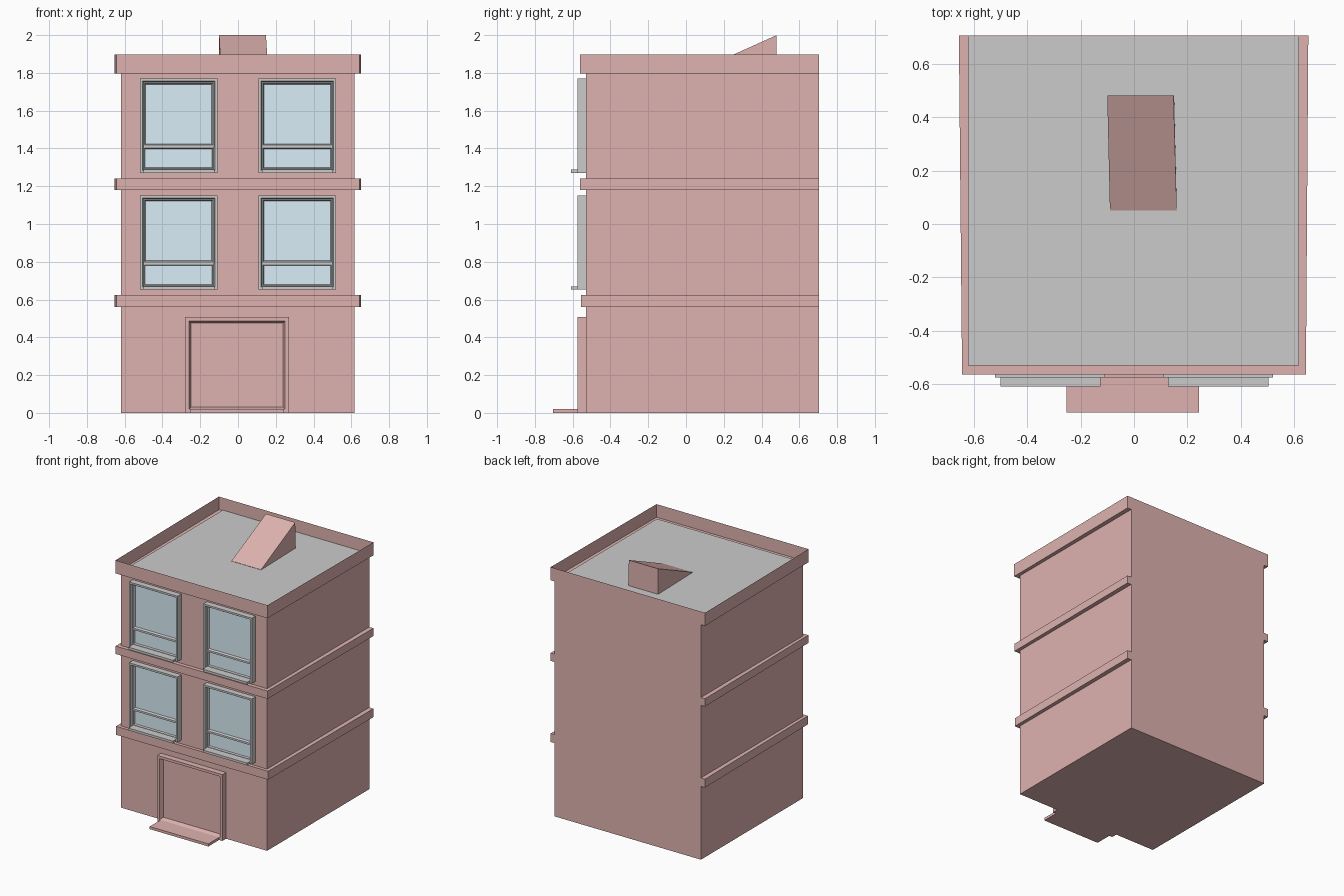
import bpy, bmesh

if "Cube" in bpy.data.objects:
    bpy.data.objects.remove(bpy.data.objects["Cube"])


def material(name, rgb):
    m = bpy.data.materials.new(name)
    m.diffuse_color = (*rgb, 1)
    m.use_nodes = True
    m.node_tree.nodes["Principled BSDF"].inputs["Base Color"].default_value = m.diffuse_color
    return m


BRICK = material("brick", (0.73, 0.45, 0.43))
GLASS = material("glass", (0.70, 0.85, 0.93))
FRONT, BACK = -0.53, 0.705


def loft(name, rings, mat=None, cap_start=True, cap_end=True):
    """Join successive four-sided rings with flat faces."""
    bm = bmesh.new()
    loops = [[bm.verts.new(p) for p in ring] for ring in rings]
    for a, b in zip(loops, loops[1:]):
        for i in range(4):
            j = (i + 1) % 4
            bm.faces.new((a[i], a[j], b[j], b[i]))
    if cap_start:
        bm.faces.new(loops[0][::-1])
    if cap_end:
        bm.faces.new(loops[-1])
    bmesh.ops.recalc_face_normals(bm, faces=bm.faces)
    me = bpy.data.meshes.new(name)
    bm.to_mesh(me)
    bm.free()
    ob = bpy.data.objects.new(name, me)
    bpy.context.collection.objects.link(ob)
    if mat:
        me.materials.append(mat)
    return ob


def prism(name, outline, z0, z1, mat=None, top=True):
    return loft(name, [[(x, y, z) for x, y in outline] for z in (z0, z1)], mat, cap_end=top)


def box(name, x0, x1, y0, y1, z0, z1, mat=None):
    return prism(name, [(x0, y0), (x1, y0), (x1, y1), (x0, y1)], z0, z1, mat)


def rect(x0, x1, z0, z1, y, inset=0.0):
    x0, x1, z0, z1 = x0 + inset, x1 - inset, z0 + inset, z1 - inset
    return [(x0, y, z0), (x1, y, z0), (x1, y, z1), (x0, y, z1)]


def frame(name, x0, x1, z0, z1, y, w, splay, depth, mat=None):
    """Raised surround whose inner edge slopes back to the opening."""
    a = (x0, x1, z0, z1)
    return loft(name, [rect(*a, FRONT), rect(*a, y), rect(*a, y, w),
                       rect(*a, y + depth, w + splay)], mat, False, False)


# Brick body
box("building_body", -0.62, 0.617, FRONT, BACK, 0, 1.80, BRICK)


# Projecting floor bands and the thin open parapet, slightly wider at the back
def band(name, y, z0, z1, top=True):
    prism(name, [(-0.643, y), (0.643, y), (0.652, BACK), (-0.655, BACK)], z0, z1, BRICK, top)


band("lower_band", -0.555, 0.56, 0.625)
band("upper_band", -0.56, 1.18, 1.24)
band("parapet", -0.562, 1.797, 1.897, top=False)

# Flat roof
box("roof_deck", -0.62, 0.617, FRONT, BACK - 0.003, 1.798, 1.804)

# Sloping roof hatch
loft("roof_hatch", [
    [(-0.09, 0.05, 1.80), (0.16, 0.05, 1.80), (0.15, 0.48, 1.80), (-0.10, 0.48, 1.80)],
    [(-0.09, 0.05, 1.806), (0.16, 0.05, 1.806), (0.148, 0.48, 2.0), (-0.10, 0.48, 2.0)],
], BRICK)

# Four sash windows
for floor, z in (("lower", 0.652), ("upper", 1.27)):
    for side, x in (("left", -0.52), ("right", 0.108)):
        n = f"{floor}_{side}_window"
        x1, z1 = x + 0.411, z + 0.5
        frame(n + "_frame", x, x1, z, z1, -0.575, 0.014, 0.006, 0.02)
        # upper and lower sashes
        frame(n + "_top_sash", x + 0.014, x1 - 0.014, z + 0.138, z1 - 0.014,
              -0.558, 0.01, 0.007, 0.018)
        frame(n + "_bottom_sash", x + 0.014, x1 - 0.014, z + 0.014, z + 0.142,
              -0.555, 0.01, 0.005, 0.015)
        box(n + "_glass", x + 0.016, x1 - 0.016, -0.542, FRONT, z + 0.015, z1 - 0.015, GLASS)
        # sill
        sx = x + 0.02
        box(n + "_sill", sx, sx + 0.375, -0.608, -0.54, z, z + 0.018)

# Doorway surround, door leaf and step
frame("door_surround", -0.28, 0.27, 0, 0.507, -0.575, 0.02, 0.012, 0.03, BRICK)
box("door_leaf", -0.255, 0.245, -0.546, FRONT, 0, 0.487, BRICK)
box("door_step", -0.253, 0.243, BACK * -1, FRONT, 0, 0.02, BRICK)
